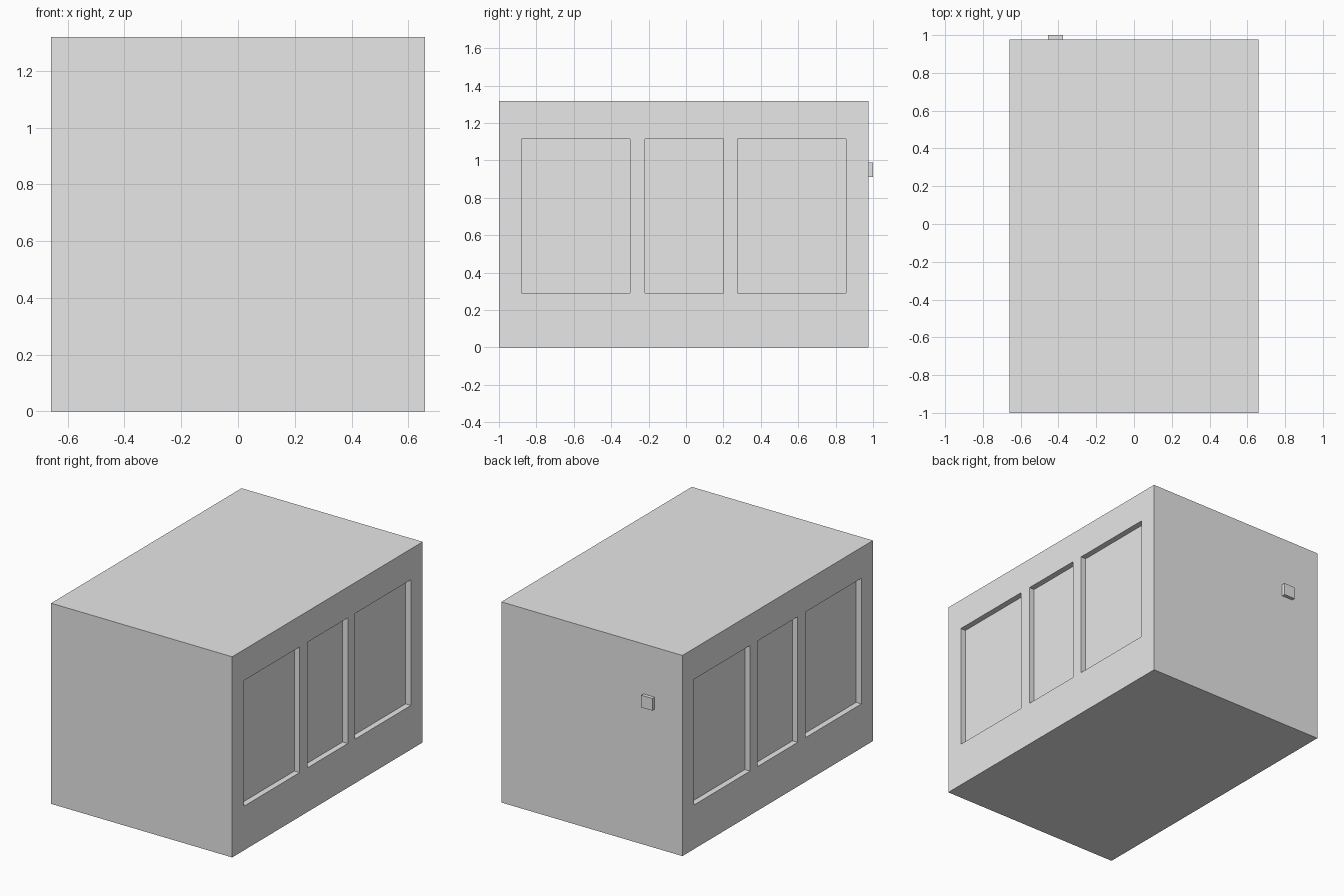
import bpy
import bmesh

old = bpy.data.objects.get("Cube")
if old:
    bpy.data.objects.remove(old, do_unlink=True)

# One plain colour for every part
grey = bpy.data.materials.new("light_grey")
grey.use_nodes = True
colour = (0.8, 0.8, 0.8, 1)
grey.diffuse_color = colour
grey.node_tree.nodes["Principled BSDF"].inputs["Base Color"].default_value = colour


def box(name, low, high):
    """Flat-shaded box between two opposite corners."""
    bm = bmesh.new()
    bmesh.ops.create_cube(bm, size=1)
    for v in bm.verts:
        v.co = [lo + (hi - lo) * (c + 0.5) for lo, hi, c in zip(low, high, v.co)]
    mesh = bpy.data.meshes.new(name)
    bm.to_mesh(mesh)
    bm.free()
    mesh.materials.append(grey)
    obj = bpy.data.objects.new(name, mesh)
    bpy.context.collection.objects.link(obj)
    return obj


HALF_WIDTH, HEIGHT, FRONT, BACK = 0.658, 1.318, -1.0, 0.977
SILL, LINTEL, DEPTH = 0.29, 1.115, 0.038
WINDOWS = {"front": (-0.88, -0.30), "middle": (-0.22, 0.20), "rear": (0.275, 0.855)}

# Main block
body = box("body", (-HALF_WIDTH, FRONT, 0), (HALF_WIDTH, BACK, HEIGHT))

# Recessed window panels on both long sides
for side, sign in (("left", 1), ("right", -1)):
    x_inner, x_outer = sorted((sign * (HALF_WIDTH - DEPTH), sign * (HALF_WIDTH + 0.1)))
    for place, (y_start, y_end) in WINDOWS.items():
        cutter = box(f"{side}_{place}_window_cutter",
                     (x_inner, y_start, SILL), (x_outer, y_end, LINTEL))
        cutter.hide_render = True
        cutter.hide_set(True)
        cutter.display_type = "WIRE"
        cut = body.modifiers.new(f"{side}_{place}_window", "BOOLEAN")
        cut.operation = "DIFFERENCE"
        cut.solver = "EXACT"
        cut.object = cutter

# Small box mounted on the back wall
box("wall_box", (-0.455, BACK, 0.91), (-0.375, 1.0, 0.99))
